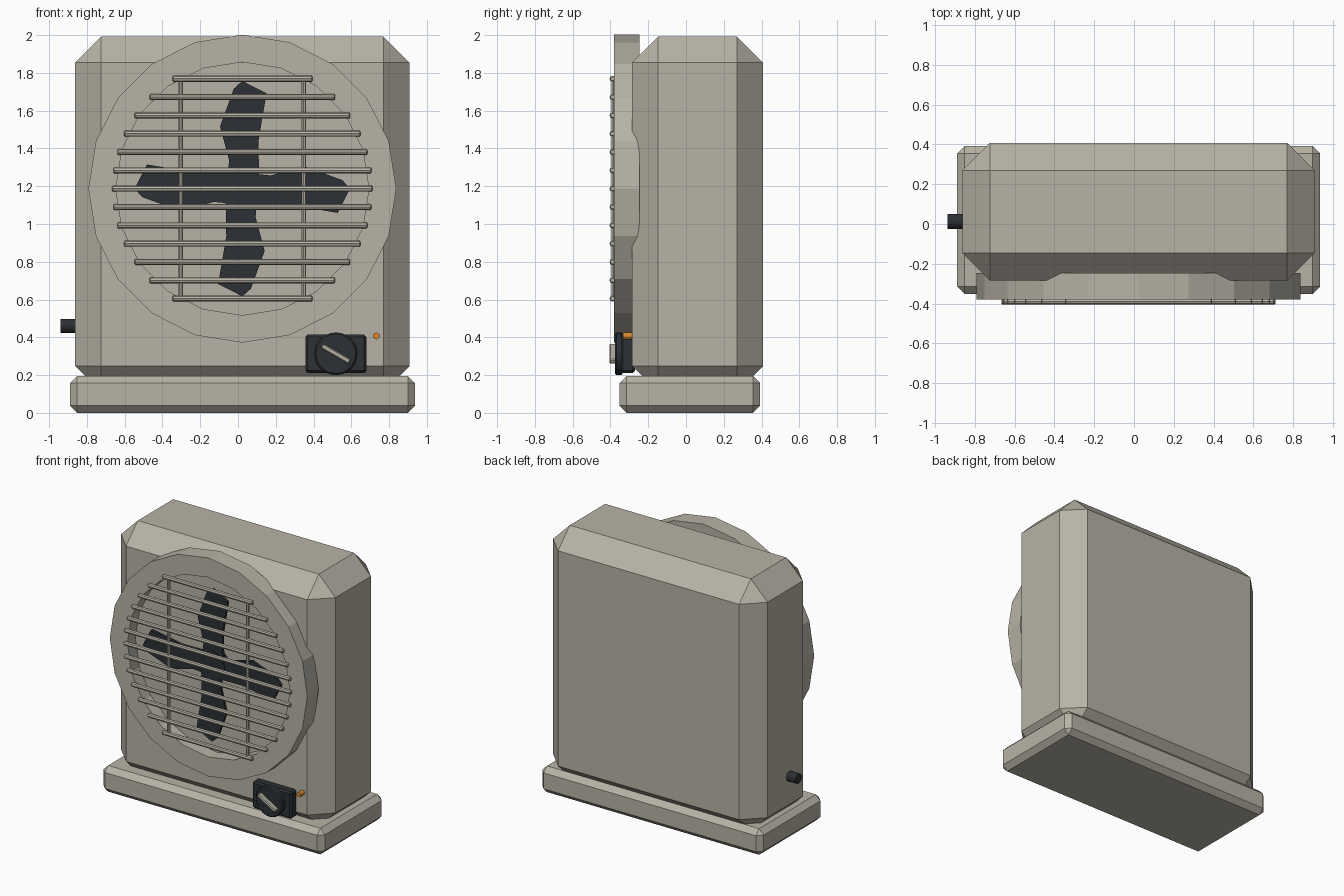
import bpy, bmesh
from math import radians, pi, sin, cos, sqrt
from mathutils import Matrix, Vector

if "Cube" in bpy.data.objects:
    bpy.data.objects.remove(bpy.data.objects["Cube"])

CX, CZ = 0.023, 1.187   # fan centre


def material(name, rgb):
    m = bpy.data.materials.new(name)
    m.diffuse_color = (*rgb, 1)
    m.use_nodes = True
    m.node_tree.nodes["Principled BSDF"].inputs["Base Color"].default_value = m.diffuse_color
    return m


BEIGE = material("beige", (0.48, 0.45, 0.38))
DARK = material("dark", (0.025, 0.03, 0.035))
AMBER = material("amber", (0.7, 0.25, 0.03))


def finish(name, bm, mat, smooth=False):
    bmesh.ops.recalc_face_normals(bm, faces=bm.faces)
    me = bpy.data.meshes.new(name)
    bm.to_mesh(me)
    bm.free()
    ob = bpy.data.objects.new(name, me)
    bpy.context.collection.objects.link(ob)
    me.materials.append(mat)
    return ob


def box(name, lo, hi, bevel, mat, turn=0):
    lo, hi = Vector(lo), Vector(hi)
    bm = bmesh.new()
    bmesh.ops.create_cube(bm, size=1, matrix=Matrix.Diagonal((*(hi - lo), 1)))
    if bevel:
        bmesh.ops.bevel(bm, geom=bm.edges[:], offset=bevel, segments=1,
                        affect='EDGES', profile=0.5)
    bm.transform(Matrix.Translation((lo + hi) / 2) @ Matrix.Rotation(turn, 4, 'Y'))
    return finish(name, bm, mat)


def rod(name, a, b, r, mat, sides=8, bevel=0):
    a, b = Vector(a), Vector(b)
    bm = bmesh.new()
    bmesh.ops.create_cone(bm, cap_ends=True, segments=sides, radius1=r, radius2=r,
                          depth=(b - a).length)
    if bevel:
        rims = [e for e in bm.edges if any(len(f.verts) > 4 for f in e.link_faces)]
        bmesh.ops.bevel(bm, geom=rims, offset=bevel, segments=1,
                        affect='EDGES', profile=0.5)
    rot = Vector((0, 0, 1)).rotation_difference(b - a).to_matrix().to_4x4()
    bm.transform(Matrix.Translation((a + b) / 2) @ rot)
    return finish(name, bm, mat)


# housing and foot
box("housing", (-0.862, -0.285, 0.11), (0.908, 0.408, 1.992), 0.138, BEIGE)
box("base", (-0.89, -0.352, 0), (0.937, 0.393, 0.195), 0.038, BEIGE)

# fan ring: square section swept round 20 sides
bm = bmesh.new()
section = [(0.815, -0.38), (0.815, -0.246), (0.67, -0.246), (0.67, -0.38)]
N = 20
loops = [[bm.verts.new((CX + r * cos(2 * pi * i / N), y, CZ + r * sin(2 * pi * i / N)))
          for r, y in section] for i in range(N)]
for i in range(N):
    p, q = loops[i], loops[(i + 1) % N]
    for j in range(4):
        k = (j + 1) % 4
        bm.faces.new((p[j], p[k], q[k], q[j]))
finish("fan_ring", bm, BEIGE)

# grille bars and uprights
for i in range(-6, 7):
    dz = i * 0.097
    half = sqrt(0.69 ** 2 - dz ** 2)
    rod("grille_bar", (CX - half, -0.389, CZ + dz), (CX + half, -0.389, CZ + dz),
        0.016, BEIGE, 8, 0.005)
for s in (-1, 1):
    rod("grille_upright", (CX + s * 0.325, -0.383, CZ - 0.582),
        (CX + s * 0.325, -0.383, CZ + 0.582), 0.012, BEIGE)

# four fan blades and hub
outline = [(0.0, 0.57), (0.128, 0.505), (0.085, 0.25), (0.09, 0.0), (-0.085, 0.0),
           (-0.07, 0.15), (-0.118, 0.33), (-0.045, 0.53)]
for n in range(4):
    a = n * pi / 2
    bm = bmesh.new()
    face = bm.faces.new([bm.verts.new((CX + x * cos(a) - z * sin(a), -0.34,
                                       CZ + x * sin(a) + z * cos(a))) for x, z in outline])
    new = bmesh.ops.extrude_face_region(bm, geom=[face], use_keep_orig=True)
    bmesh.ops.translate(bm, vec=(0, 0.02, 0),
                        verts=[v for v in new["geom"] if isinstance(v, bmesh.types.BMVert)])
    finish("fan_blade", bm, DARK)
rod("fan_hub", (CX, -0.28, CZ), (CX, -0.345, CZ), 0.11, DARK, 12)

# control panel, dial, pointer and lamp
box("control_panel", (0.357, -0.345, 0.212), (0.68, -0.27, 0.414), 0.012, DARK)
rod("dial", (0.518, -0.335, 0.313), (0.518, -0.377, 0.313), 0.113, DARK, 24, 0.008)
box("dial_pointer", (0.433, -0.406, 0.299), (0.603, -0.37, 0.327), 0.006, BEIGE, radians(30))
rod("lamp", (0.733, -0.27, 0.407), (0.733, -0.333, 0.407), 0.018, AMBER, 12)

# side knob
rod("side_knob", (-0.84, 0.013, 0.46), (-0.939, 0.013, 0.46), 0.037, DARK, 16)
